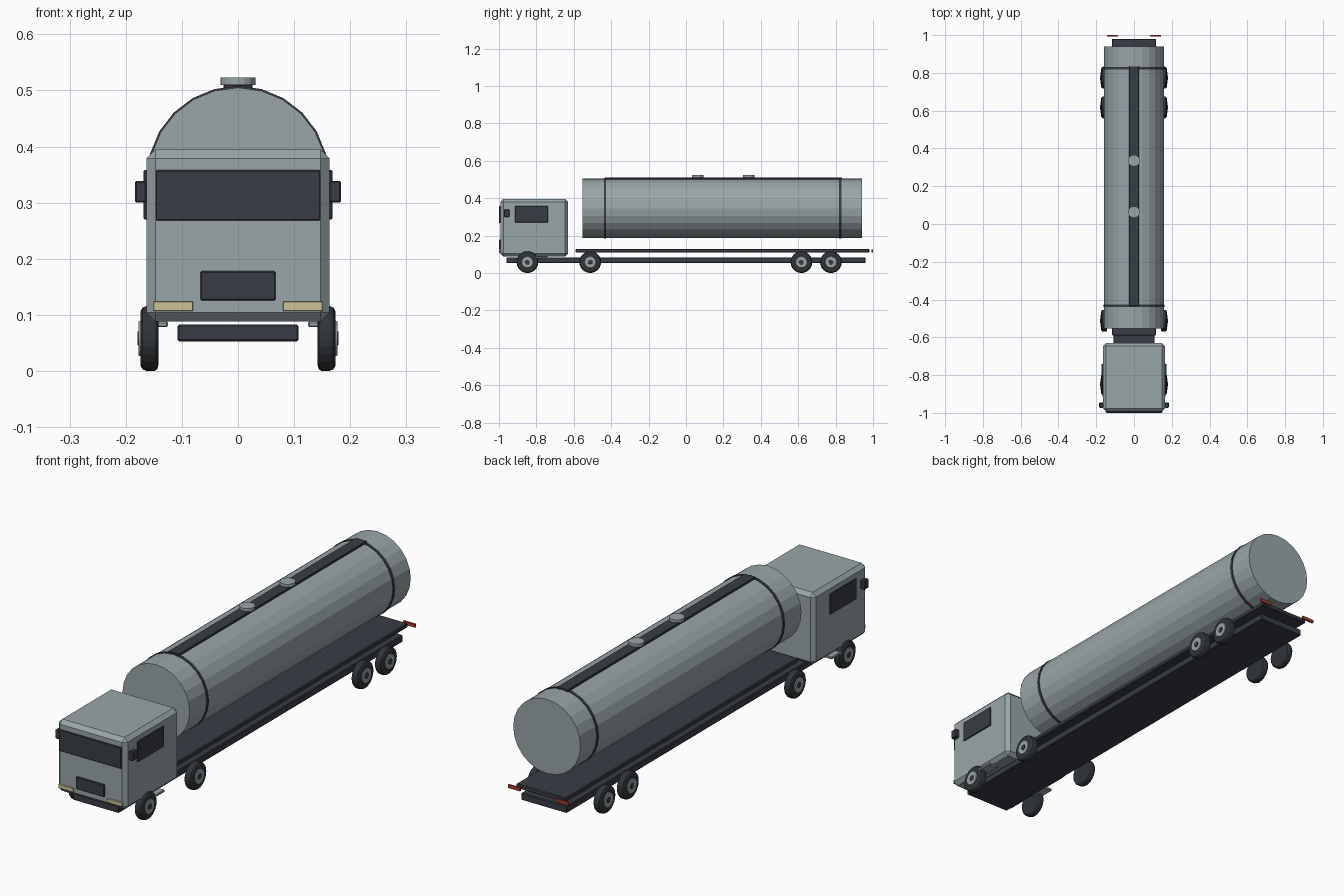
import bpy, bmesh, math
from mathutils import Matrix

if "Cube" in bpy.data.objects:
    bpy.data.objects.remove(bpy.data.objects["Cube"])


def material(name, rgb):
    m = bpy.data.materials.new(name)
    m.diffuse_color = (*rgb, 1)
    m.use_nodes = True
    m.node_tree.nodes["Principled BSDF"].inputs["Base Color"].default_value = m.diffuse_color
    return m


GREY = material("silver grey", (0.32, 0.38, 0.395))
DARK = material("dark slate", (0.040, 0.046, 0.058))
TYRE = material("tyre black", (0.030, 0.035, 0.040))
CREAM = material("headlight cream", (0.62, 0.54, 0.32))
RED = material("tail light red", (0.40, 0.05, 0.03))


def finish(bm, name, mat):
    bmesh.ops.recalc_face_normals(bm, faces=bm.faces)
    me = bpy.data.meshes.new(name)
    bm.to_mesh(me)
    bm.free()
    me.materials.append(mat)
    ob = bpy.data.objects.new(name, me)
    bpy.context.collection.objects.link(ob)
    return ob


def box(name, x, y, z, mat, bevel=0.0):
    """Box from (min, max) ranges, with an optional single chamfer."""
    bm = bmesh.new()
    size = [r[1] - r[0] for r in (x, y, z)]
    mid = [(r[0] + r[1]) / 2 for r in (x, y, z)]
    bmesh.ops.create_cube(bm, size=1, matrix=Matrix.Translation(mid) @ Matrix.Diagonal((*size, 1)))
    if bevel:
        bmesh.ops.bevel(bm, geom=bm.edges[:], offset=bevel, segments=1, affect='EDGES')
    return finish(bm, name, mat)


def side_boxes(name, x, y, z, mat, bevel=0.0):
    """The same box on the left and the right."""
    box(name + "_right", x, y, z, mat, bevel)
    box(name + "_left", (-x[1], -x[0]), y, z, mat, bevel)


def lathe(name, profile, matrix, mat, sides):
    """Solid of revolution about local z from (radius, height) points, capped."""
    bm = bmesh.new()
    rings = [[bm.verts.new((r * math.cos(2 * math.pi * i / sides), r * math.sin(2 * math.pi * i / sides), h))
              for i in range(sides)] for r, h in profile]
    for a, b in zip(rings, rings[1:]):
        for i in range(sides):
            j = (i + 1) % sides
            bm.faces.new((a[i], a[j], b[j], b[i]))
    bm.faces.new(rings[0][::-1])
    bm.faces.new(rings[-1])
    bm.transform(matrix)
    return finish(bm, name, mat)


# chassis and deck
box("chassis", (-0.108, 0.108), (-0.96, 0.96), (0.055, 0.085), DARK, 0.003)
box("deck", (-0.117, 0.117), (-0.59, 0.98), (0.111, 0.13), DARK, 0.003)

# cab with windows, grille, lights, mirrors and steps
box("cab", (-0.163, 0.163), (-0.993, -0.63), (0.09, 0.397), GREY, 0.016)
box("windscreen", (-0.147, 0.147), (-1.0, -0.991), (0.27, 0.36), DARK, 0.002)
box("grille", (-0.067, 0.067), (-1.0, -0.991), (0.128, 0.18), DARK, 0.002)
side_boxes("headlight", (0.08, 0.151), (-0.999, -0.990), (0.109, 0.126), CREAM, 0.001)
side_boxes("side_window", (0.16, 0.168), (-0.914, -0.738), (0.272, 0.36), DARK, 0.002)
side_boxes("mirror", (0.163, 0.184), (-0.973, -0.944), (0.302, 0.341), DARK, 0.003)
side_boxes("cab_step", (0.125, 0.172), (-0.83, -0.74), (0.080, 0.090), GREY, 0.002)

# tail lights
side_boxes("tail_light", (0.085, 0.143), (0.992, 1.0), (0.112, 0.127), RED, 0.001)

# tank barrel with bands, walkway and hatches
along_y = Matrix.Translation((0, 0, 0.348)) @ Matrix.Rotation(-math.pi / 2, 4, 'X')
lathe("tank", [(0.159, -0.553), (0.159, 0.94)], along_y, GREY, 24)
for label, y in (("front", -0.433), ("rear", 0.825)):
    lathe(label + "_tank_band", [(0.162, y - 0.006), (0.162, y + 0.006)], along_y, DARK, 24)
box("walkway", (-0.026, 0.026), (-0.433, 0.835), (0.503, 0.513), DARK, 0.002)
for i, y in enumerate((0.063, 0.335)):
    lathe(f"hatch_{i + 1}", [(0.031, 0.512), (0.031, 0.525)], Matrix.Translation((0, y, 0)), GREY, 16)

# wheels: tyre, grey hub and dark hub centre on both sides
TYRE_PROFILE = [(0.048, 0.142), (0.055, 0.144), (0.058, 0.149), (0.058, 0.163), (0.055, 0.170), (0.048, 0.174)]
for axle, y in enumerate((-0.848, -0.512, 0.617, 0.775)):
    for side, s in (("right", 1), ("left", -1)):
        m = Matrix.Translation((0, y, 0.060)) @ Matrix.Rotation(s * math.pi / 2, 4, 'Y')
        tag = f"{axle + 1}_{side}"
        lathe("tyre_" + tag, TYRE_PROFILE, m, TYRE, 24)
        lathe("hub_" + tag, [(0.033, 0.172), (0.030, 0.177)], m, GREY, 16)
        lathe("hub_centre_" + tag, [(0.013, 0.175), (0.012, 0.179)], m, DARK, 12)

# rest the tyres exactly on the ground
bpy.context.view_layer.update()
for ob in bpy.context.collection.objects:
    ob.location.z -= 0.002
